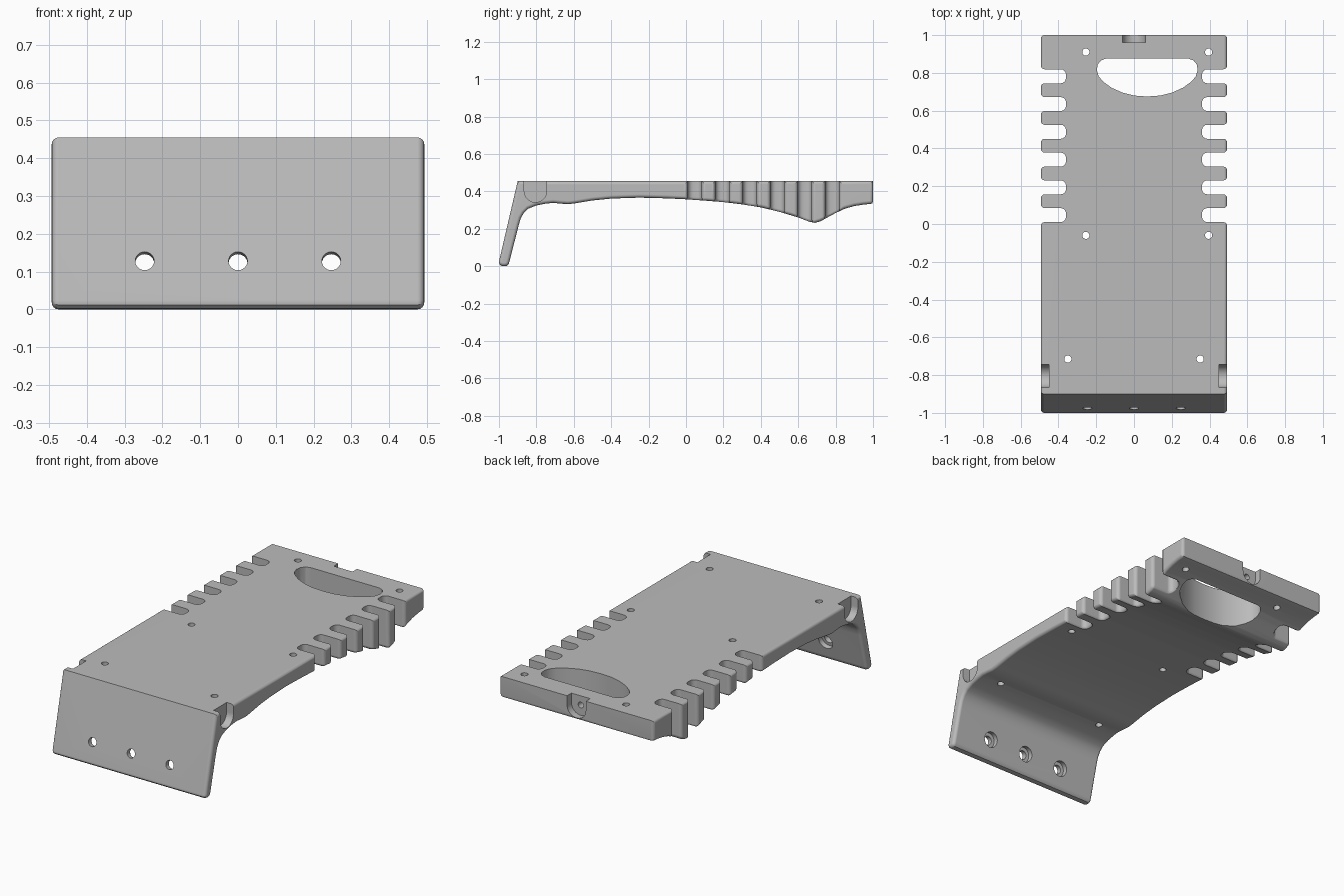
import bpy, bmesh
from math import sin, cos, pi
from mathutils import Vector

if "Cube" in bpy.data.objects:
    bpy.data.objects.remove(bpy.data.objects["Cube"])

HALF, TOP, EDGE = 0.493, 0.455, 0.018

grey = bpy.data.materials.new("light grey")
grey.use_nodes = True
grey.diffuse_color = (0.5, 0.5, 0.5, 1)
grey.node_tree.nodes["Principled BSDF"].inputs["Base Color"].default_value = (0.5, 0.5, 0.5, 1)


def loft(name, rings):
    """Closed solid through equal-length rings of points, capped at both ends."""
    bm = bmesh.new()
    loops = [[bm.verts.new(p) for p in ring] for ring in rings]
    n = len(loops[0])
    for a, b in zip(loops, loops[1:]):
        for i in range(n):
            j = (i + 1) % n
            bm.faces.new((a[i], a[j], b[j], b[i]))
    bm.faces.new(loops[0])
    bm.faces.new(loops[-1])
    bmesh.ops.recalc_face_normals(bm, faces=bm.faces)
    mesh = bpy.data.meshes.new(name)
    bm.to_mesh(mesh)
    bm.free()
    mesh.materials.append(grey)
    obj = bpy.data.objects.new(name, mesh)
    bpy.context.scene.collection.objects.link(obj)
    return obj


# Side profile (y, z): sloping front leg, then the arched underside
leg = [(-0.9, TOP), (-1, 0.025), (-0.998, 0.012), (-0.988, 0.003), (-0.973, 0),
       (-0.957, 0.003), (-0.948, 0.012), (-0.944, 0.025)]
under = [(-0.893, 0.225), (-0.883, 0.257), (-0.867, 0.285), (-0.843, 0.308), (-0.8, 0.325),
         (-0.75, 0.335), (-0.71, 0.339), (-0.67, 0.335), (-0.63, 0.332), (-0.59, 0.337),
         (-0.5, 0.352), (-0.4, 0.362), (-0.25, 0.367), (-0.1, 0.363), (0, 0.358),
         (0.1, 0.351), (0.2, 0.343), (0.3, 0.331), (0.4, 0.315), (0.5, 0.291),
         (0.6, 0.261), (0.66, 0.238), (0.69, 0.232), (0.72, 0.241), (0.8, 0.285),
         (0.85, 0.308), (0.9, 0.322), (0.95, 0.33), (0.985, 0.333), (0.996, 0.337), (1, 0.348)]
profile = leg + under + [(1, TOP)]


def underside(y):
    for (y0, z0), (y1, z1) in zip(under, under[1:]):
        if y <= y1:
            return z0 + (z1 - z0) * (y - y0) / (y1 - y0)
    return under[-1][1]


def inset(points, amount):
    """Move the profile inward, keeping the top edge level."""
    pts = [Vector(p) for p in points]
    out = []
    for i, p in enumerate(pts):
        d1 = (p - pts[i - 1]).normalized()
        d2 = (pts[(i + 1) % len(pts)] - p).normalized()
        n1, n2 = Vector((-d1.y, d1.x)), Vector((-d2.y, d2.x))
        q = p + (n1 + n2) * amount / (1 + n1.dot(n2))
        out.append((q.x, TOP if p.y == TOP else q.y))
    return out


# Body: the profile swept across x with rounded side edges
steps = [k * pi / 8 for k in range(5)]
half_rings = [(HALF - EDGE + EDGE * sin(t), inset(profile, EDGE * (1 - cos(t)))) for t in steps]
rings = [[(-x, y, z) for y, z in ring] for x, ring in reversed(half_rings)]
rings += [[(x, y, z) for y, z in ring] for x, ring in half_rings]
body = loft("bracket_body", rings)
cutters = []


# Side slots with rounded ends, rounded mouths and softened lower edges
def slot_outline(grow):
    w, mouth, inner, depth = 0.037, 0.02, 0.028, 0.36
    side = [(0.56, w + mouth)]
    for t in steps:
        side.append((HALF - mouth + (mouth - grow) * cos(t),
                     w + mouth - (mouth - grow) * sin(t)))
    for t in steps:
        side.append((depth + inner - (inner + grow) * sin(t),
                     w - inner + (inner + grow) * cos(t)))
    return side + [(x, -y) for x, y in reversed(side)]


soft = 0.015
for sx in (-1, 1):
    for k in range(6):
        yc = 0.047 + 0.147 * k
        rings = [[(sx * x, yc + y, 0.6) for x, y in slot_outline(0)]]
        for t in steps:
            rise = soft * (1 - sin(t)) - 0.002 * sin(t)
            rings.append([(sx * x, yc + y, underside(yc + y) + rise)
                          for x, y in slot_outline(soft * (1 - cos(t)))])
        rings.append([(x, y, 0.1) for x, y, z in rings[-1]])
        cutters.append(loft("slot_cutter", rings))

# Handle opening
half = [(0.07, 0.68), (0.13, 0.695), (0.19, 0.722), (0.235, 0.755), (0.257, 0.782),
        (0.267, 0.815), (0.262, 0.845), (0.245, 0.866), (0.22, 0.875)]
grip = [(0, 0.675)] + half + [(-x, y) for x, y in reversed(half)]
cutters.append(loft("grip_cutter", [[(x + 0.07, y, z) for x, y in grip] for z in (0.1, 0.6)]))


def drill(name, start, axis, stations):
    """Round cutter along an axis; stations are (distance, radius)."""
    axis = Vector(axis).normalized()
    u = axis.orthogonal().normalized()
    v = axis.cross(u)
    turn = [2 * pi * k / 24 for k in range(24)]
    cutters.append(loft(name, [[Vector(start) + axis * d + (u * cos(a) + v * sin(a)) * r
                                for a in turn] for d, r in stations]))


# Screw holes through the plate
for x, y in [(-0.255, 0.91), (0.395, 0.91), (-0.255, -0.06), (0.395, -0.06),
             (-0.35, -0.715), (0.35, -0.715)]:
    drill("screw_hole_cutter", (x, y, 0), (0, 0, 1), [(0.15, 0.019), (0.6, 0.019)])

# Counterbored holes through the front leg
for x in (-0.247, 0, 0.247):
    drill("leg_hole_cutter", (x, -0.976, 0.128), (0, 0.43, -0.1),
          [(-0.05, 0.025), (0.028, 0.025), (0.0285, 0.044), (0.12, 0.044)])

# U-shaped notches on both sides and at the back
u_shape = [(0.06, 0.6)] + [(0.06 * cos(a), 0.402 - 0.06 * sin(a))
                           for a in [pi * k / 16 for k in range(17)]] + [(-0.06, 0.6)]
for sx in (-1, 1):
    cutters.append(loft("side_notch_cutter", [[(sx * x, -0.805 + s, z) for s, z in u_shape]
                                              for x in (HALF - 0.044, 0.6)]))
cutters.append(loft("back_notch_cutter", [[(s, y, z) for s, z in u_shape] for y in (0.96, 1.1)]))
drill("back_pin_cutter", (0, 1.05, 0.402), (0, -1, 0), [(0, 0.017), (0.14, 0.017)])

# Cut everything, keep the finished mesh and drop the cutters
for c in cutters:
    c.hide_render = True
    mod = body.modifiers.new(c.name, 'BOOLEAN')
    mod.operation, mod.solver, mod.object = 'DIFFERENCE', 'EXACT', c
bpy.context.view_layer.update()
done = bpy.data.meshes.new_from_object(body.evaluated_get(bpy.context.evaluated_depsgraph_get()))
body.modifiers.clear()
body.data = done
for c in cutters:
    bpy.data.objects.remove(c)

# Smooth rounded edges, crisp corners
for o in bpy.context.selected_objects:
    o.select_set(False)
body.select_set(True)
bpy.context.view_layer.objects.active = body
bpy.ops.object.shade_smooth_by_angle(angle=pi / 6)
weighted = body.modifiers.new("even_shading", 'WEIGHTED_NORMAL')
weighted.keep_sharp = True
